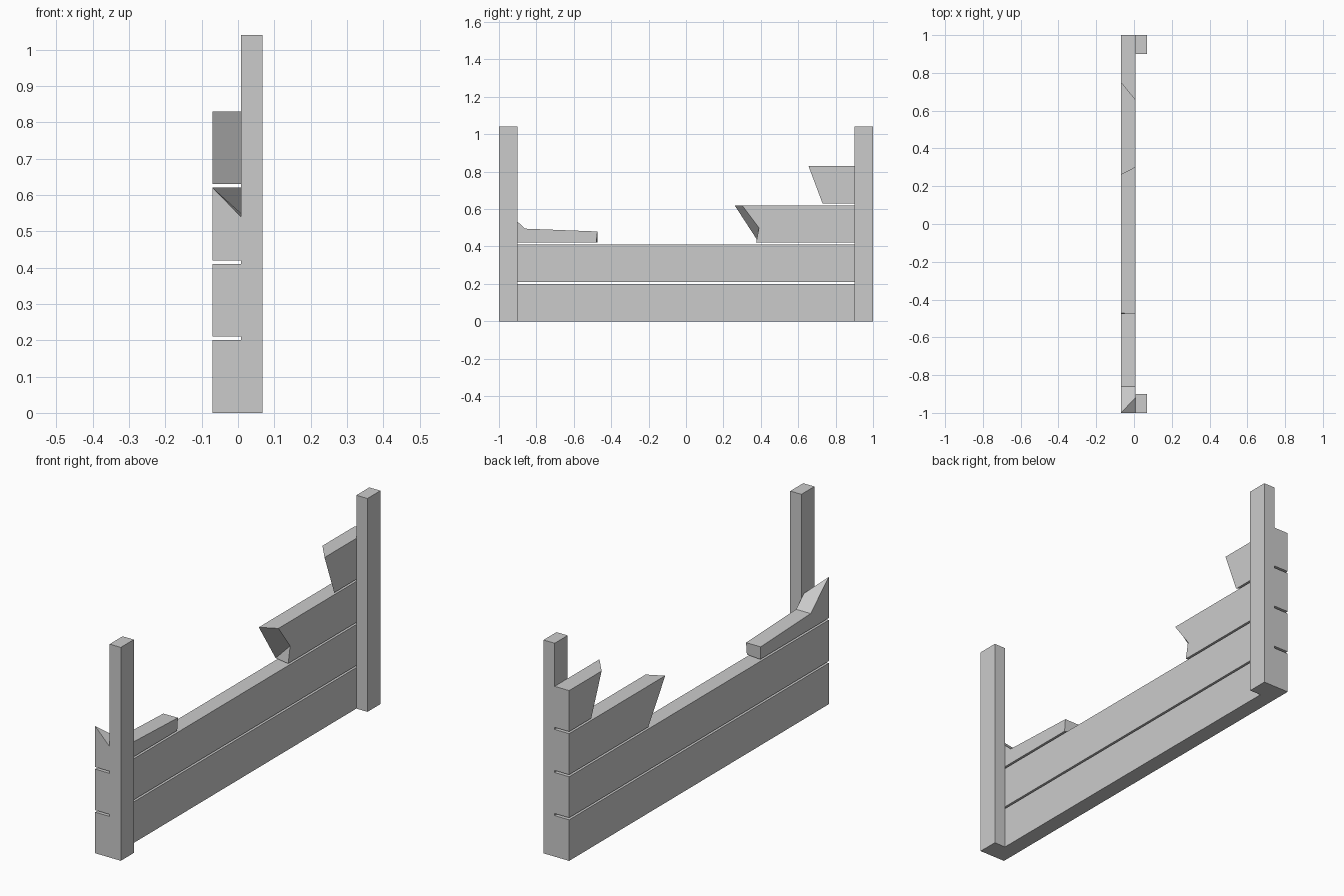
import bpy, bmesh

if "Cube" in bpy.data.objects:
    bpy.data.objects.remove(bpy.data.objects["Cube"])

X_BACK, X_FRONT, X_POST = -0.07, 0.008, 0.068


def loft(name, x0, x1, prof0, prof1=None):
    """Solid between a (y, z) profile at x0 and a matching one at x1."""
    prof1 = prof1 or prof0
    bm = bmesh.new()
    a = [bm.verts.new((x0, y, z)) for y, z in prof0]
    b = [bm.verts.new((x1, y, z)) for y, z in prof1]
    bm.faces.new(a)
    bm.faces.new(b[::-1])
    n = len(a)
    for i in range(n):
        j = (i + 1) % n
        bm.faces.new((a[i], b[i], b[j], a[j]))
    # repeated profile points collapse into triangular splinter faces
    bmesh.ops.remove_doubles(bm, verts=bm.verts, dist=1e-5)
    bmesh.ops.recalc_face_normals(bm, faces=bm.faces)
    mesh = bpy.data.meshes.new(name)
    bm.to_mesh(mesh)
    bm.free()
    obj = bpy.data.objects.new(name, mesh)
    bpy.context.collection.objects.link(obj)
    return obj


def rect(y0, y1, z0, z1):
    return [(y0, z0), (y1, z0), (y1, z1), (y0, z1)]


# Upright posts
for side, y in (("left", -1.0), ("right", 0.9)):
    loft(side + "_post", X_FRONT, X_POST, rect(y, y + 0.1, 0, 1.04))

# Two intact planks
for i, z in enumerate((0.0, 0.21)):
    loft(f"plank_{i + 1}", X_BACK, X_FRONT, rect(-1, 1, z, z + 0.20))

# Third plank, snapped stump on the left post
loft("broken_plank_left", X_BACK, X_FRONT,
     [(-1, 0.42), (-0.472, 0.42), (-0.475, 0.48), (-0.86, 0.495), (-1, 0.62), (-1, 0.62)],
     [(-1, 0.42), (-0.48, 0.42), (-0.474, 0.48), (-0.86, 0.495), (-0.92, 0.55), (-1, 0.54)])

# Third plank, splintered part on the right post
loft("broken_plank_right", X_BACK, X_FRONT,
     [(1, 0.42), (1, 0.62), (0.26, 0.62), (0.39, 0.42), (0.39, 0.42)],
     [(1, 0.42), (1, 0.62), (0.30, 0.62), (0.39, 0.50), (0.375, 0.42)])

# Top plank, short broken end
loft("broken_plank_top", X_BACK, X_FRONT,
     [(1, 0.63), (1, 0.83), (0.75, 0.83), (0.83, 0.63)],
     [(1, 0.63), (1, 0.83), (0.655, 0.83), (0.73, 0.63)])
